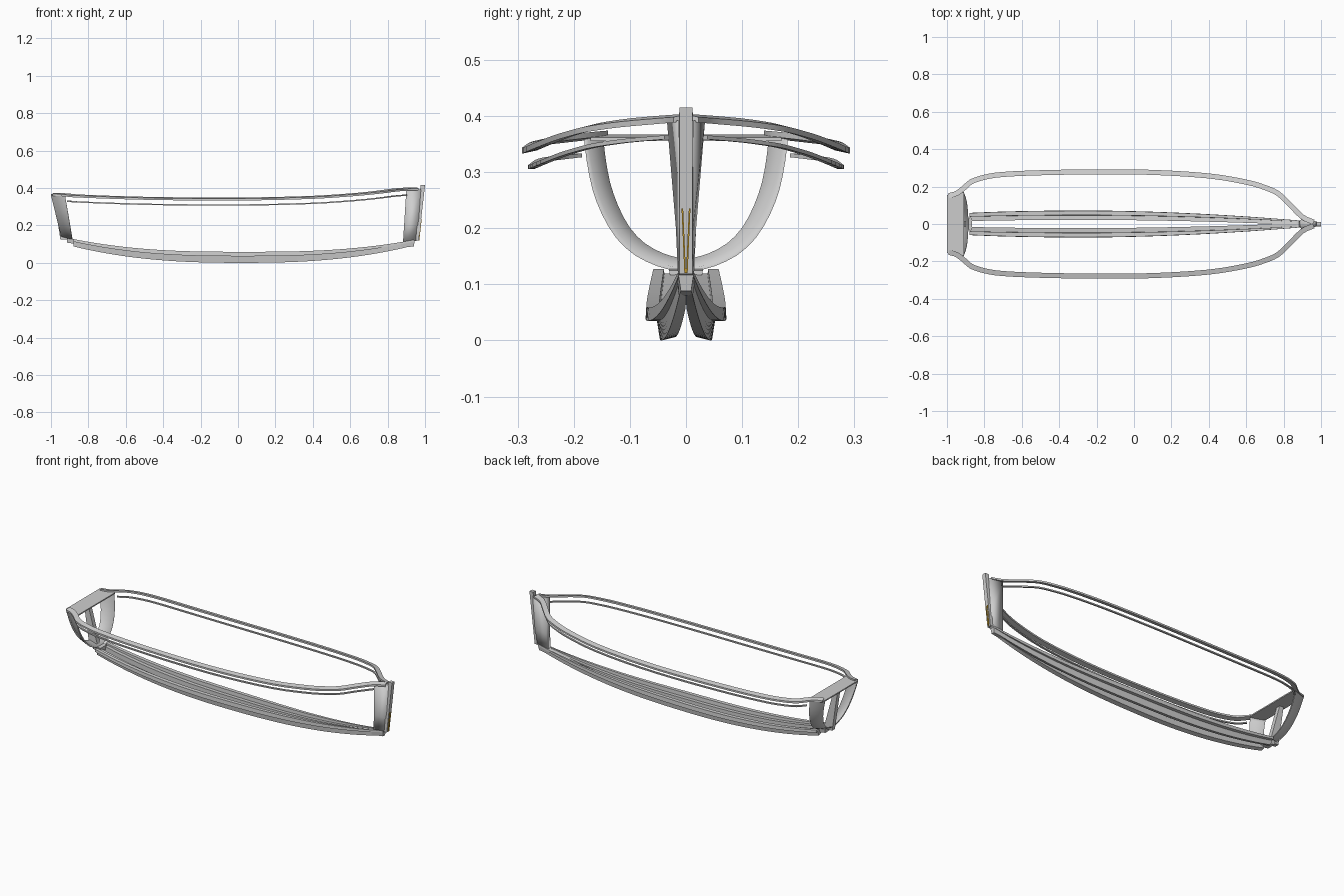
import bpy
import bmesh
from mathutils import Vector

cube = bpy.data.objects.get("Cube")
if cube:
    bpy.data.objects.remove(cube, do_unlink=True)


def make_material(name, colour):
    mat = bpy.data.materials.new(name)
    mat.use_nodes = True
    mat.diffuse_color = colour
    mat.node_tree.nodes["Principled BSDF"].inputs["Base Color"].default_value = colour
    return mat


grey = make_material("plain grey", (0.62, 0.62, 0.62, 1))
gold = make_material("ochre gold", (0.6, 0.34, 0.02, 1))


def loft(name, sections, mat=grey, mirrored=False, angle=0.6):
    """Join a row of matching cross-sections into a closed solid."""
    bm = bmesh.new()
    rings = [[bm.verts.new(p) for p in section] for section in sections]
    count = len(rings[0])
    for a, b in zip(rings, rings[1:]):
        for i in range(count):
            j = (i + 1) % count
            bm.faces.new((a[i], a[j], b[j], b[i]))
    bm.faces.new(rings[0])
    bm.faces.new(rings[-1][::-1])
    bmesh.ops.recalc_face_normals(bm, faces=bm.faces)
    mesh = bpy.data.meshes.new(name)
    bm.to_mesh(mesh)
    bm.free()
    mesh.materials.append(mat)
    obj = bpy.data.objects.new(name, mesh)
    bpy.context.collection.objects.link(obj)
    bpy.ops.object.select_all(action="DESELECT")
    obj.select_set(True)
    bpy.context.view_layer.objects.active = obj
    bpy.ops.object.shade_smooth_by_angle(angle=angle)
    if mirrored:
        mirror = obj.modifiers.new("other side", "MIRROR")
        mirror.use_axis = (False, True, False)
        mirror.use_mirror_merge = False


def smooth_path(points, cuts=3):
    """Round a path with a curve through all of its points."""
    pts = [Vector(p) for p in points]
    pts = [2 * pts[0] - pts[1]] + pts + [2 * pts[-1] - pts[-2]]
    path = []
    for a, b, c, d in zip(pts, pts[1:], pts[2:], pts[3:]):
        for i in range(cuts):
            t = i / cuts
            path.append(b + (c - a) * t / 2 + (2 * a - 5 * b + 4 * c - d) * t * t / 2
                        + (3 * b - a - 3 * c + d) * t ** 3 / 2)
    return path + [pts[-2]]


def rail(name, path, width, thickness, tilt):
    """Sweep a flat strip along a path, its outer edge slightly lower."""
    sections = []
    for i, p in enumerate(path):
        run = path[min(i + 1, len(path) - 1)] - path[max(i - 1, 0)]
        side = Vector((-run.y, run.x, 0)).normalized() * width / 2
        drop = Vector((0, 0, tilt))
        up = Vector((0, 0, thickness / 2))
        sections.append([p + side - drop + up, p - side + drop + up,
                         p - side + drop - up, p + side - drop - up])
    loft(name, sections, mirrored=True)


def box_section(x0, x1, y0, y1, z0, z1=None):
    """Quad with half width y0 at x0 and y1 at x1."""
    z1 = z0 if z1 is None else z1
    return [(x0, -y0, z0), (x1, -y1, z1), (x1, y1, z1), (x0, y0, z0)]


# Gunwales and the thinner rails below them
sheer = [
    (-.99, .152, .366), (-.95, .163, .365), (-.91, .192, .362), (-.87, .226, .358),
    (-.8, .25, .355), (-.7, .265, .351), (-.5, .274, .345), (-.2, .279, .341),
    (.1, .276, .342), (.4, .257, .35), (.6, .224, .363), (.7, .195, .372),
    (.77, .163, .38), (.83, .107, .388), (.9, .038, .394), (.96, .01, .396)]
rail("gunwale", smooth_path(sheer), .027, .01, .003)
inner = [Vector(p) + Vector((0, -.003, -.032)) for p in sheer[2:-1]]
rail("lower_rail", smooth_path(inner), .01, .007, 0)


# Bottom planks: two per side, narrowing to the bow and meeting there
def plank_frame(x):
    t = abs((x - .02) / .91)
    spread = (x + .25) / 1.2
    width = .013 + .059 * (1 - abs(spread) ** (1.8 if spread > 0 else 2.4))
    return .09 * t ** 2.5, width, (.028 if x > 0 else .02) * t * t


STEPS = 36
keel, bilge = [], []
for i in range(STEPS + 1):
    x = -.88 + 1.82 * i / STEPS
    z, w, thin = plank_frame(x)
    gap = max(.0003, w * .5 - .014)
    keel.append([(x, gap, z + .006), (x, w * .65, z),
                 (x, w * .73, z + .036 - thin / 4), (x, gap, z + .038 - thin / 4)])
    low, high = z + .035 - thin / 2, z + .059 - thin
    bilge.append([(x, w * .64, low), (x, w, low), (x, w * .98, high), (x, w * .66, high)])
loft("keel_plank", keel, mirrored=True)
loft("bilge_plank", bilge, mirrored=True)

# Transom: a raked, U-shaped band that narrows toward the stern
half = [(0, .182, .362), (0, .177, .32), (0, .167, .27), (0, .15, .225),
        (0, .124, .182), (0, .09, .151), (0, .05, .132), (0, .015, .123)]
curve = smooth_path(half, 2)
outline = [(-p.y, p.z) for p in curve] + [(p.y, p.z) for p in reversed(curve)]
band = []
for y, z in outline:
    depth = (.362 - z) / .24
    fore, aft, lift = -.925 + .04 * depth, -1 + .054 * depth, .018 * depth
    floor = .006 * min(1, depth * 2)
    band.append([(fore, y, z), (aft, y * .85, z + lift),
                 (aft, y * .81, z + lift + floor), (fore, y * .96, z + floor)])
loft("transom_band", band, angle=1.7)

# Stern plate, centre post and the foot joining the transom to the planks
loft("stern_plate", [box_section(-1, -.91, .155, .17, .367, .362),
                     box_section(-1, -.91, .155, .17, .36, .355)])
loft("stern_post", [box_section(-.95, -.895, .013, .013, .125),
                    box_section(-.985, -.96, .013, .013, .362)])
loft("stern_foot", [box_section(-.915, -.865, .026, .026, .108, .1),
                    box_section(-.915, -.865, .03, .03, .13, .125)])

# Bow: wedge-shaped cheeks, stem post and foot
loft("stem_cheeks", [box_section(.882, .956, .014, .012, .108, .118),
                     box_section(.888, .964, .018, .0125, .2),
                     box_section(.9, .978, .034, .013, .392)], angle=1.7)
loft("stem_post", [box_section(.95, .966, .013, .012, .118),
                   box_section(.976, 1, .012, .012, .415)])
loft("stem_foot", [box_section(.87, .94, .013, .009, .08, .088),
                   box_section(.87, .945, .016, .014, .108, .12)])

# Two slim gold lines forming a narrow V on the stem
line = []
for z, y in ((.12, .0015), (.235, .0065)):
    x = .966 + .034 * (z - .118) / .297
    line.append([(x - .002, y - .0014, z), (x + .003, y - .0014, z),
                 (x + .003, y + .0014, z), (x - .002, y + .0014, z)])
loft("stem_line", line, gold, mirrored=True)
